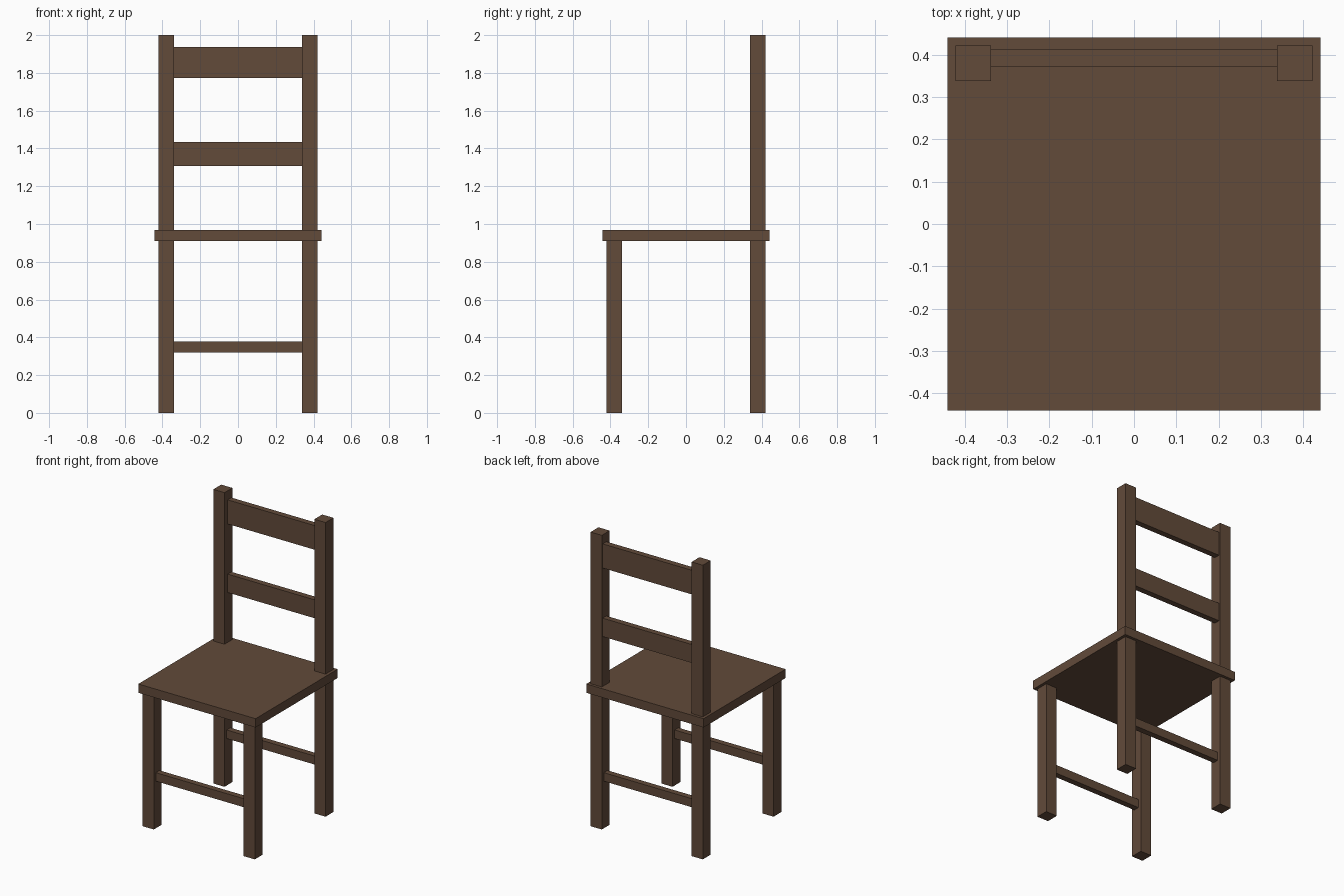
import bpy

if "Cube" in bpy.data.objects:
    bpy.data.objects.remove(bpy.data.objects["Cube"])

wood = bpy.data.materials.new("dark brown wood")
wood.diffuse_color = (0.122, 0.069, 0.042, 1)
wood.use_nodes = True
wood.node_tree.nodes["Principled BSDF"].inputs["Base Color"].default_value = wood.diffuse_color


def box(name, x, y, z):
    """Box spanning the given (min, max) ranges."""
    bpy.ops.mesh.primitive_cube_add(size=1)
    ob = bpy.context.object
    ob.name = name
    spans = (x, y, z)
    for v in ob.data.vertices:
        v.co = [lo if c < 0 else hi for c, (lo, hi) in zip(v.co, spans)]
    ob.data.materials.append(wood)
    return ob


OUT, IN = 0.422, 0.338      # outer and inner leg faces
SEAT_LOW, SEAT_TOP = 0.909, 0.969

# Seat board
box("seat", (-0.441, 0.441), (-0.441, 0.441), (SEAT_LOW, SEAT_TOP))

# Legs; the back ones continue above the seat as posts
for side, x in (("left", (-OUT, -IN)), ("right", (IN, OUT))):
    box("front_leg_" + side, x, (-OUT, -IN), (0, SEAT_LOW))
    box("back_leg_" + side, x, (IN, OUT), (0, SEAT_LOW))
    box("back_post_" + side, x, (IN, OUT), (SEAT_TOP, 2))

# Stretchers between the legs, front and back
for name, yc in (("front_stretcher", -0.38), ("back_stretcher", 0.38)):
    box(name, (-IN, IN), (yc - 0.02, yc + 0.02), (0.32, 0.378))

# Backrest slats
box("upper_slat", (-IN, IN), (0.372, 0.412), (1.774, 1.938))
box("middle_slat", (-IN, IN), (0.372, 0.412), (1.308, 1.433))
